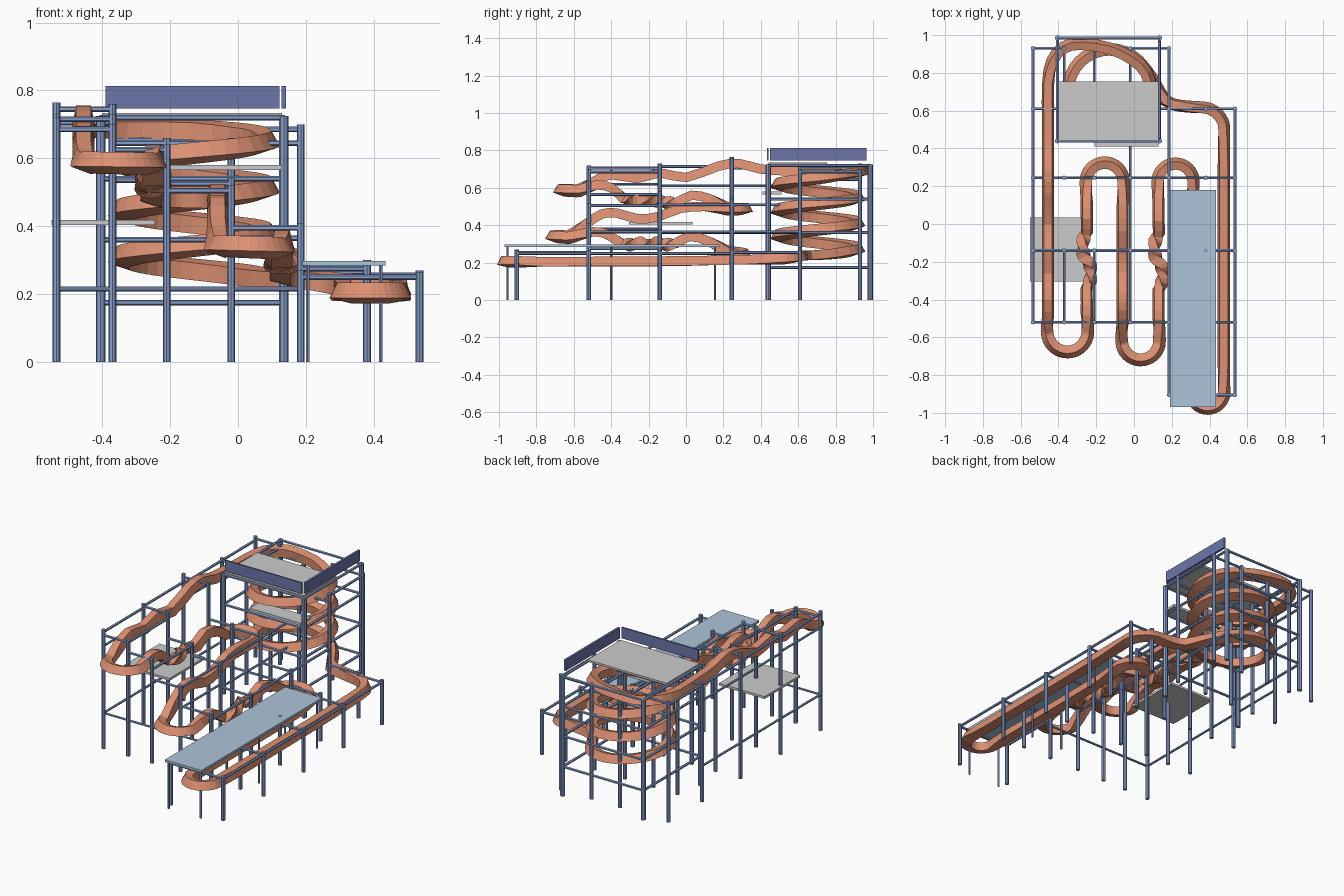
import bpy, bmesh
from math import sin, cos, pi, radians
from mathutils import Vector, Matrix

if "Cube" in bpy.data.objects:
    bpy.data.objects.remove(bpy.data.objects["Cube"])


def material(name, rgb):
    m = bpy.data.materials.new(name)
    m.diffuse_color = (*rgb, 1)
    m.use_nodes = True
    m.node_tree.nodes["Principled BSDF"].inputs["Base Color"].default_value = m.diffuse_color
    return m


ORANGE = material("track_orange", (0.72, 0.28, 0.17))
BLUE = material("steel_blue", (0.25, 0.35, 0.62))
NAVY = material("fascia_navy", (0.15, 0.18, 0.40))
ROOF = material("roof_blue", (0.42, 0.56, 0.70))


def finish(name, bm, mat=None):
    bmesh.ops.recalc_face_normals(bm, faces=bm.faces)
    me = bpy.data.meshes.new(name)
    bm.to_mesh(me)
    bm.free()
    ob = bpy.data.objects.new(name, me)
    bpy.context.collection.objects.link(ob)
    if mat:
        me.materials.append(mat)
    return ob


def box(name, x0, x1, y0, y1, z0, z1, mat=None):
    bm = bmesh.new()
    size = Matrix.Diagonal((x1 - x0, y1 - y0, z1 - z0, 1))
    mid = Matrix.Translation(((x0 + x1) / 2, (y0 + y1) / 2, (z0 + z1) / 2))
    bmesh.ops.create_cube(bm, size=1, matrix=mid @ size)
    finish(name, bm, mat)


def tube(bm, a, b, r, sides=8):
    a, b = Vector(a), Vector(b)
    d = b - a
    rot = d.to_track_quat('Z', 'Y').to_matrix().to_4x4()
    bmesh.ops.create_cone(bm, cap_ends=True, segments=sides, radius1=r, radius2=r,
                          depth=d.length, matrix=Matrix.Translation((a + b) / 2) @ rot)


# Track centre line as (x, y, z, roll)
path = []


def arc(cx, cy, r, a0, a1, z0, z1, n, bank):
    for i in range(n + 1):
        t = i / n
        a = radians(a0 + (a1 - a0) * t)
        path.append((cx + r * cos(a), cy + r * sin(a), z0 + (z1 - z0) * t, bank))


def run(x, pts):
    path.extend((x, y, z, 0) for y, z in pts)


def twist(x, y0, y1, z0, z1, n=8):
    # full in-line roll with a small sideways sway
    for i in range(n + 1):
        t = i / n
        path.append((x + 0.022 * sin(2 * pi * t), y0 + (y1 - y0) * t,
                     z0 + (z1 - z0) * t, 2 * pi * t))


run(0.31, [(0.1, .21), (-0.2, .205), (-0.5, .205), (-0.78, .205)])
arc(0.39, -0.89, 0.083, 180, 360, .205, .205, 8, .25)
run(0.475, [(-0.75, .205), (-0.4, .207), (0, .21), (0.3, .215)])
arc(0.36, 0.5, 0.113, 0, 90, .22, .235, 4, .2)
path += [(0.25, .625, .238, 0), (0.165, .655, .24, 0), (0.10, .76, .245, .15)]
# three-turn helix
c = .137 / 360
arc(-0.13, 0.705, 0.215, 45, 1080, .24 + 45 * c, .24 + 1080 * c, 46, .3)
path += [(0.06, .80, .665, .3), (-0.01, .87, .675, .3), (-0.13, .925, .685, .2),
         (-0.28, .95, .69, .3), (-0.37, .93, .69, .3), (-0.43, .86, .69, .2)]
run(-0.455, [(0.74, .685), (0.55, .69), (0.40, .70), (0.28, .73), (0.17, .715), (0.0, .655),
             (-0.14, .68), (-0.26, .65), (-0.40, .67), (-0.5, .63)])
arc(-0.352, -0.57, 0.103, 180, 360, .59, .585, 8, .35)
run(-0.25, [(-0.48, .615), (-0.40, .60)])
twist(-0.25, -0.33, -0.05, .54, .52)
run(-0.25, [(0.03, .56), (0.13, .54)])
arc(-0.155, 0.225, 0.095, 180, 0, .49, .485, 8, -.3)
run(-0.06, [(0.1, .50), (-0.03, .49), (-0.15, .445), (-0.26, .435), (-0.37, .465),
            (-0.45, .46), (-0.53, .41)])
arc(0.035, -0.62, 0.095, 180, 360, .345, .335, 8, .35)
run(0.13, [(-0.5, .365), (-0.42, .35)])
twist(0.13, -0.34, -0.06, .30, .30)
run(0.13, [(0.02, .34), (0.12, .315)])
arc(0.22, 0.225, 0.09, 180, 0, .26, .225, 8, -.25)

# Sweep a four-sided section round the closed line
pts = [Vector(p[:3]) for p in path]
n = len(pts)
section = [(-.032, -.025), (.032, -.025), (.022, .025), (-.022, .025)]
bm = bmesh.new()


def catmull(a, b, c_, d, t):
    return 0.5 * (2 * b + (c_ - a) * t + (2 * a - 5 * b + 4 * c_ - d) * t * t
                  + (3 * b - a - 3 * c_ + d) * t ** 3)


line = []
for i in range(n):
    q = [pts[(i + k) % n] for k in (-1, 0, 1, 2)]
    r0, r1 = path[i][3], path[(i + 1) % n][3]
    if r0 > 6:
        r0 = 0 if r1 < 3 else r0
    for t in (0, 0.5):
        line.append((catmull(*q, t), r0 + (r1 - r0) * t))
rings = []
for i, (p, roll) in enumerate(line):
    tan = (line[(i + 1) % len(line)][0] - line[i - 1][0]).normalized()
    right = tan.cross(Vector((0, 0, 1))).normalized()
    up = right.cross(tan)
    rr = right * cos(roll) + up * sin(roll)
    uu = up * cos(roll) - right * sin(roll)
    rings.append([bm.verts.new(p + rr * u + uu * v) for u, v in section])
for i, b in enumerate(rings):
    a = rings[i - 1]
    for k in range(4):
        bm.faces.new((a[k], a[k - 3], b[k - 3], b[k]))
finish("track", bm, ORANGE)

# Support grid: column top heights by x, then by y
ys = [-.905, -.52, -.14, .245, .61, .93]
tops = {
    -.535: [0, .72, .73, .765, .72, .73],
    -.37: [0, .70, .73, .76, .72, .73],
    -.21: [0, .64, .58, .55, .66, .67],
    -.02: [0, .52, .52, .54, .66, .70],
    .185: [.27, .41, .38, .38, .70, .70],
    .38: [0, .29, .30, .29, .28, 0],
    .535: [.265, .265, .265, .27, .27, 0],
}
xs = list(tops)
cols, beams = bmesh.new(), bmesh.new()
for i, x in enumerate(xs):
    for j, y in enumerate(ys):
        h = tops[x][j]
        if not h:
            continue
        tube(cols, (x, y, 0), (x, y, h), .0115)
        # beam to the next column in x
        k = next((k for k in range(i + 1, len(xs)) if tops[xs[k]][j]), None)
        if k:
            z = min(h, tops[xs[k]][j]) - .015
            tube(beams, (x, y, z), (xs[k], y, z), .008, 6)
            if j == 1 and xs[k] < .2:
                tube(beams, (x, y, .215), (xs[k], y, .215), .007, 6)
        # beam to the next column in y, on the outer lines
        if j < 5 and tops[x][j + 1] and (x in (-.535, .535, .185) or j in (1, 4)):
            z = min(h, tops[x][j + 1]) - .015
            tube(beams, (x, y, z), (x, ys[j + 1], z), .008, 6)
# lower bracing along the tall left side
for y0, y1, levels in [(-.52, -.14, (.215, .38, .62)), (-.14, .245, (.215, .36, .51, .61)),
                       (.245, .61, (.215, .36, .51, .61))]:
    for z in levels:
        if z in (.215, .62, .61):
            tube(beams, (-.535, y0, z), (-.535, y1, z), .007, 6)
        else:
            tube(beams, (-.02, y0, z), (-.02, y1, z), .007, 6)
finish("support_columns", cols, BLUE)
finish("support_beams", beams, BLUE)

# Helix tower frame
bm = bmesh.new()
corners = [(-.405, .44), (.135, .44), (.135, .985), (-.405, .985)]
for i, (x, y) in enumerate(corners):
    tube(bm, (x, y, 0), (x, y, .725), .014)
    for z in (.175, .36, .54, .72):
        tube(bm, (*corners[i - 1], z), (x, y, z), .008, 6)
finish("tower_frame", bm, BLUE)

# Platforms and tower fascia
box("tower_deck", -.40, .13, .44, .755, .722, .734)
box("tower_lower_deck", -.21, .13, .41, .51, .565, .58)
box("side_platform", -.55, -.245, -.305, .035, .404, .418)
box("front_fascia", -.39, .122, .432, .442, .747, .813, NAVY)
box("side_fascia", .128, .141, .45, .965, .747, .813, NAVY)

# Station roof and legs
box("station_roof", .19, .435, -.97, .18, .284, .298, ROOF)
bm = bmesh.new()
for x in (.205, .42):
    for y in (-.955, -.40, .155):
        tube(bm, (x, y, 0), (x, y, .285), .006, 6)
finish("station_legs", bm, BLUE)
